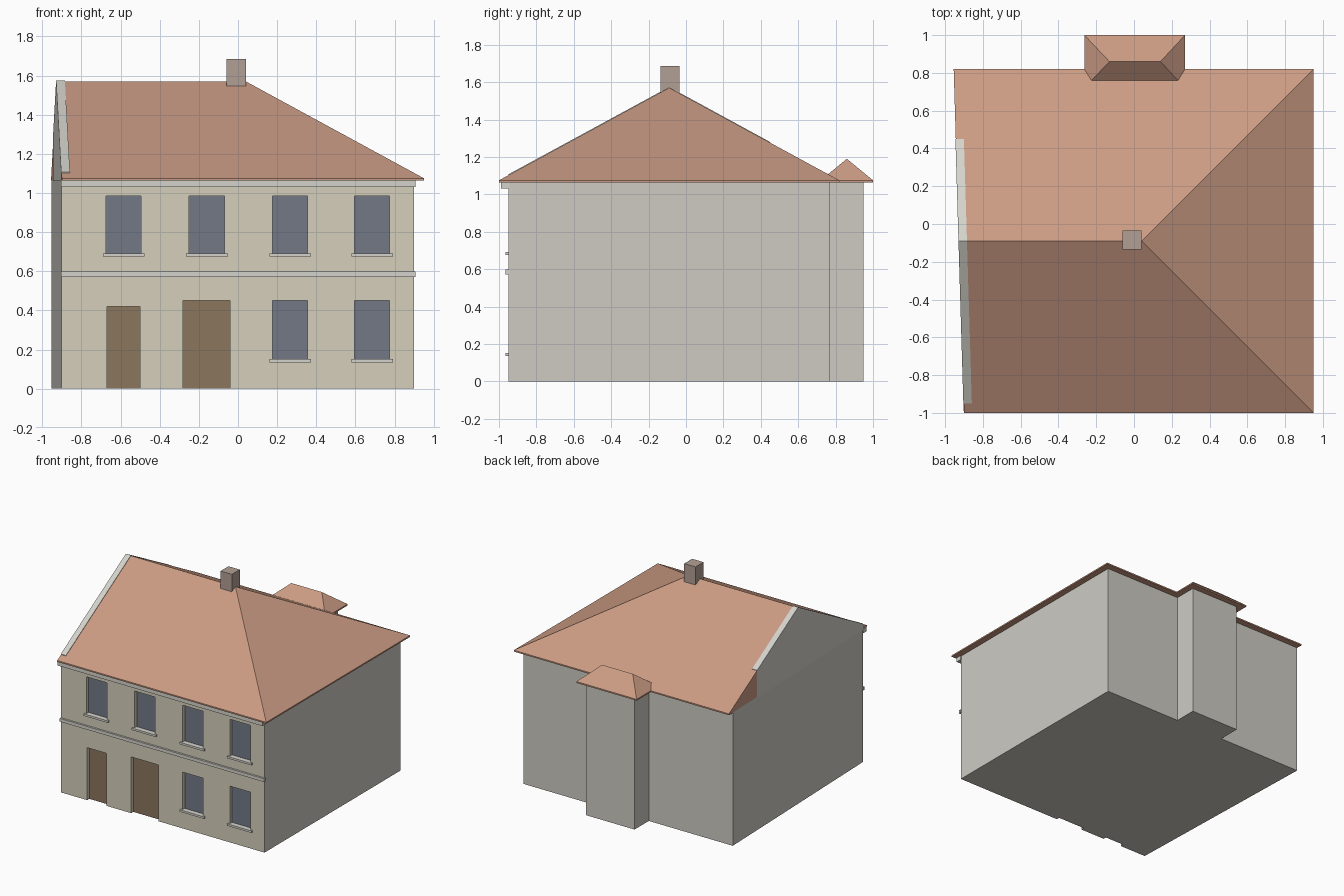
import bpy, bmesh
from mathutils import Vector

if "Cube" in bpy.data.objects:
    bpy.data.objects.remove(bpy.data.objects["Cube"])


def material(name, rgb):
    m = bpy.data.materials.new(name)
    m.diffuse_color = (*rgb, 1)
    m.use_nodes = True
    m.node_tree.nodes["Principled BSDF"].inputs["Base Color"].default_value = m.diffuse_color
    return m


CREAM = material("cream_render", (0.66, 0.62, 0.50))
STONE = material("pale_stone", (0.62, 0.60, 0.55))
TRIM = material("trim_stone", (0.66, 0.65, 0.60))
TILE = material("clay_tile", (0.60, 0.33, 0.23))
BRICK = material("chimney_brick", (0.45, 0.35, 0.30))
GLASS = material("dark_glass", (0.17, 0.19, 0.24))
WOOD = material("door_wood", (0.26, 0.18, 0.11))


def finish(name, bm, mat):
    bmesh.ops.recalc_face_normals(bm, faces=bm.faces[:])
    me = bpy.data.meshes.new(name)
    bm.to_mesh(me)
    bm.free()
    ob = bpy.data.objects.new(name, me)
    bpy.context.collection.objects.link(ob)
    if mat:
        me.materials.append(mat)
    return ob


def hull(name, pts, mat):
    """Convex solid through the given corner points."""
    bm = bmesh.new()
    for p in pts:
        bm.verts.new(p)
    bmesh.ops.convex_hull(bm, input=bm.verts[:])
    bmesh.ops.dissolve_limit(bm, angle_limit=0.01, verts=bm.verts[:], edges=bm.edges[:])
    return finish(name, bm, mat)


def box(name, x0, x1, y0, y1, z0, z1, mat=None):
    return hull(name, [(x, y, z) for x in (x0, x1) for y in (y0, y1) for z in (z0, z1)], mat)


def prism(name, outline, z0, z1, mat):
    bm = bmesh.new()
    face = bm.faces.new([bm.verts.new((x, y, z0)) for x, y in outline])
    ext = bmesh.ops.extrude_face_region(bm, geom=[face], use_keep_orig=True)
    top = [v for v in ext["geom"] if isinstance(v, bmesh.types.BMVert)]
    bmesh.ops.translate(bm, verts=top, vec=Vector((0, 0, z1 - z0)))
    return finish(name, bm, mat)


def left_x(y):
    """The left side runs slightly askew."""
    return -0.90 - 0.03 * (y + 1)


FRONT, BACK, EAVE, RIDGE_Y, RIDGE_Z = -0.95, 0.77, 1.075, -0.09, 1.57

# Walls with rear extension
walls = prism("walls", [(left_x(FRONT), FRONT), (0.90, FRONT), (0.90, BACK), (0.22, BACK),
                        (0.22, 0.95), (-0.21, 0.95), (-0.21, BACK), (left_x(BACK), BACK)],
              0, 1.066, STONE)

# Openings: name, x0, x1, z0, z1
upper = [(-0.675, -0.495), (-0.25, -0.07), (0.175, 0.355), (0.595, 0.775)]
windows = [(a, b, 0.69, 0.985) for a, b in upper] + [(a, b, 0.15, 0.45) for a, b in upper[2:]]
doors = [(-0.67, -0.50, 0, 0.42), (-0.28, -0.04, 0, 0.45)]
DEPTH = 0.03
cutters = []
for a, b, z0, z1 in windows + doors:
    low = z0 if z0 else -0.1
    cut = box("opening_cutter", a, b, FRONT - 0.1, FRONT + DEPTH, low, z1)
    mod = walls.modifiers.new("opening", 'BOOLEAN')
    mod.object, mod.operation, mod.solver = cut, 'DIFFERENCE', 'EXACT'
    cutters.append(cut)
dg = bpy.context.evaluated_depsgraph_get()
cut_mesh = bpy.data.meshes.new_from_object(walls.evaluated_get(dg))
walls.modifiers.clear()
walls.data = cut_mesh
for cut in cutters:
    bpy.data.objects.remove(cut)

# Cream render on the street front
cut_mesh.materials.clear()
cut_mesh.materials.append(STONE)
cut_mesh.materials.append(CREAM)
for p in cut_mesh.polygons:
    c = p.center
    p.material_index = int(c.y < -0.9 and abs(c.x) < 0.88)

# Window panes with sills, and doors
for a, b, z0, z1 in windows:
    box("window_pane", a, b, FRONT + DEPTH - 0.003, FRONT + DEPTH + 0.003, z0, z1, GLASS)
    box("window_sill", a - 0.015, b + 0.018, FRONT - 0.015, FRONT + 0.02, z0 - 0.015, z0 + 0.001, TRIM)
for a, b, z0, z1 in doors:
    box("door", a, b, FRONT + DEPTH - 0.003, FRONT + DEPTH + 0.003, z0, z1, WOOD)

# Cornice and string course
box("cornice", -0.903, 0.908, -0.99, FRONT + 0.005, 1.03, 1.066, TRIM)
box("string_course", -0.903, 0.908, FRONT - 0.015, FRONT + 0.005, 0.572, 0.598, TRIM)

# Main roof: hipped right, gabled left
eaves = [(left_x(-1), -1), (0.95, -1), (0.95, 0.82), (left_x(0.82), 0.82)]
hull("main_roof", [(x, y, z) for x, y in eaves for z in (1.064, EAVE)]
     + [(left_x(RIDGE_Y), RIDGE_Y, RIDGE_Z), (0.04, RIDGE_Y, RIDGE_Z)], TILE)

# Gable parapet standing just proud of the roof
gable = [(FRONT, 1.06), (FRONT, 1.107), (RIDGE_Y, RIDGE_Z + 0.004), (0.45, 1.28), (0.45, 1.06)]
hull("gable_parapet", [(left_x(y) + d, y, z) for y, z in gable for d in (-0.002, 0.043)], TRIM)

# Extension roof
hull("extension_roof", [(x, y, z) for x in (-0.263, 0.27) for y in (0.72, 1.0) for z in (1.064, EAVE)]
     + [(-0.13, 0.86, 1.19), (0.14, 0.86, 1.19)], TILE)

# Chimney
box("chimney", -0.06, 0.04, -0.135, -0.035, 1.5, 1.685, BRICK)
